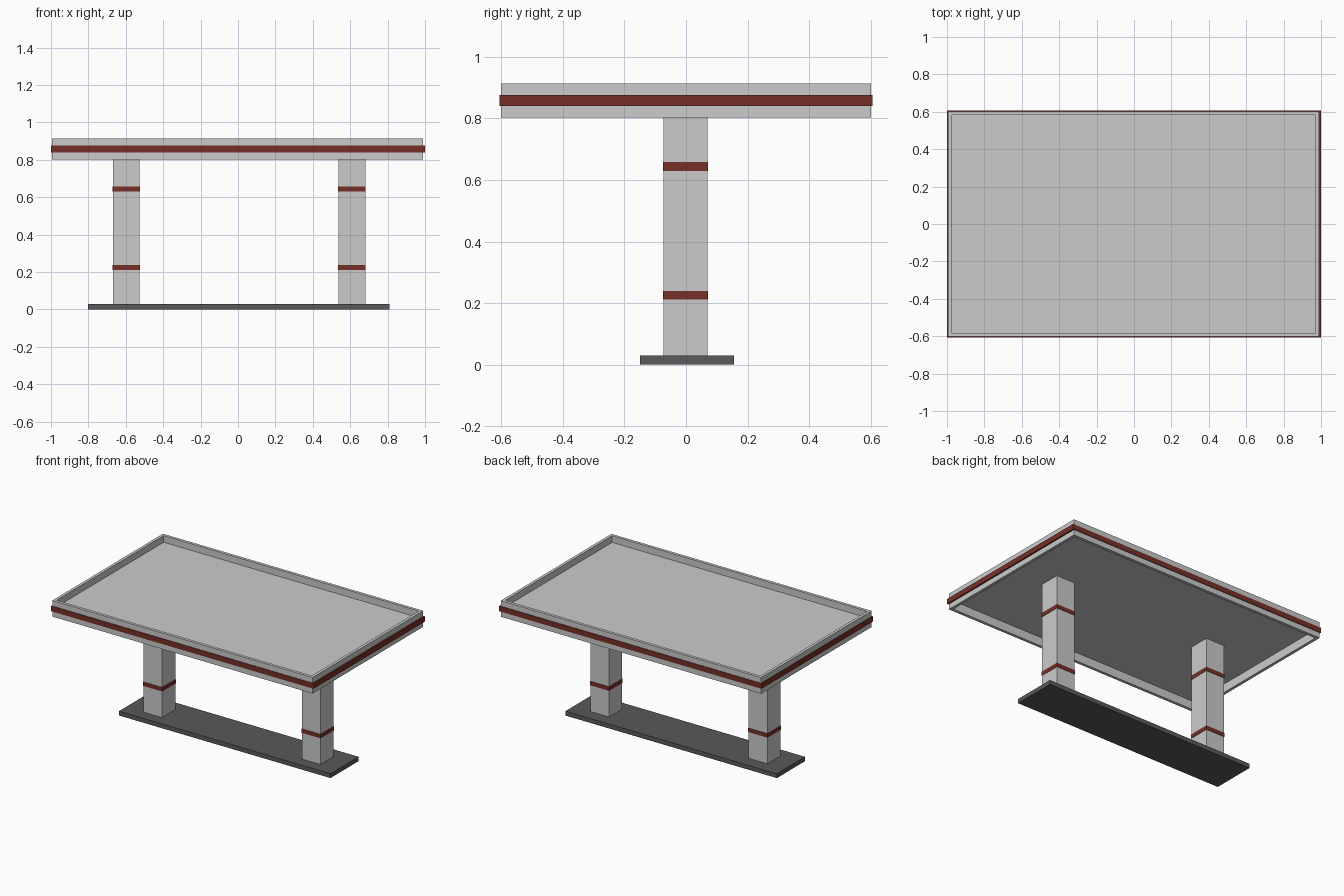
import bpy, bmesh

if "Cube" in bpy.data.objects:
    bpy.data.objects.remove(bpy.data.objects["Cube"])


def material(name, rgb):
    mat = bpy.data.materials.new(name)
    mat.diffuse_color = (*rgb, 1)
    mat.use_nodes = True
    mat.node_tree.nodes["Principled BSDF"].inputs["Base Color"].default_value = mat.diffuse_color
    return mat


RED = material("brick_red", (0.18, 0.03, 0.02))
DARK = material("dark_grey", (0.10, 0.10, 0.10))


def finish(name, bm, mat):
    bmesh.ops.recalc_face_normals(bm, faces=bm.faces)
    mesh = bpy.data.meshes.new(name)
    bm.to_mesh(mesh)
    bm.free()
    obj = bpy.data.objects.new(name, mesh)
    bpy.context.collection.objects.link(obj)
    if mat:
        mesh.materials.append(mat)
    return obj


def box(name, x, y, hx, hy, z0, z1, mat=None):
    """Box from centre, half widths and height range."""
    bm = bmesh.new()
    bmesh.ops.create_cube(bm, size=2)
    for v in bm.verts:
        v.co = (x + v.co.x * hx, y + v.co.y * hy, z0 if v.co.z < 0 else z1)
    return finish(name, bm, mat)


def frame(name, x, y, hx, hy, wall, z0, z1, mat=None):
    """Closed rectangular ring with mitred corners."""
    bm = bmesh.new()
    profile = [(0, z0), (0, z1), (wall, z1), (wall, z0)]
    loops = [[bm.verts.new((x + sx * (hx - inset), y + sy * (hy - inset), z))
              for inset, z in profile]
             for sx, sy in ((-1, -1), (1, -1), (1, 1), (-1, 1))]
    for i in range(4):
        a, b = loops[i], loops[(i + 1) % 4]
        for j in range(4):
            k = (j + 1) % 4
            bm.faces.new((a[j], b[j], b[k], a[k]))
    return finish(name, bm, mat)


# Table top: recessed panel inside a raised rim with a coloured band
box("top_panel", -0.002, 0, 0.975, 0.588, 0.862, 0.868)
frame("top_rim", -0.002, 0, 0.992, 0.602, 0.02, 0.803, 0.914)
frame("top_band", 0, 0, 1.0, 0.606, 0.012, 0.84, 0.876, RED)

# Two square legs, each with two coloured bands
for side, x in (("left", -0.598), ("right", 0.609)):
    box(f"{side}_leg", x, -0.002, 0.0715, 0.0715, 0.03, 0.863)
    for level, z in (("lower", 0.211), ("upper", 0.630)):
        frame(f"{side}_leg_{level}_band", x, -0.002, 0.0735, 0.0735, 0.005,
              z, z + 0.028, RED)

# Foot plate joining the legs
box("foot_plate", 0.004, 0.003, 0.806, 0.153, 0, 0.03, DARK)
